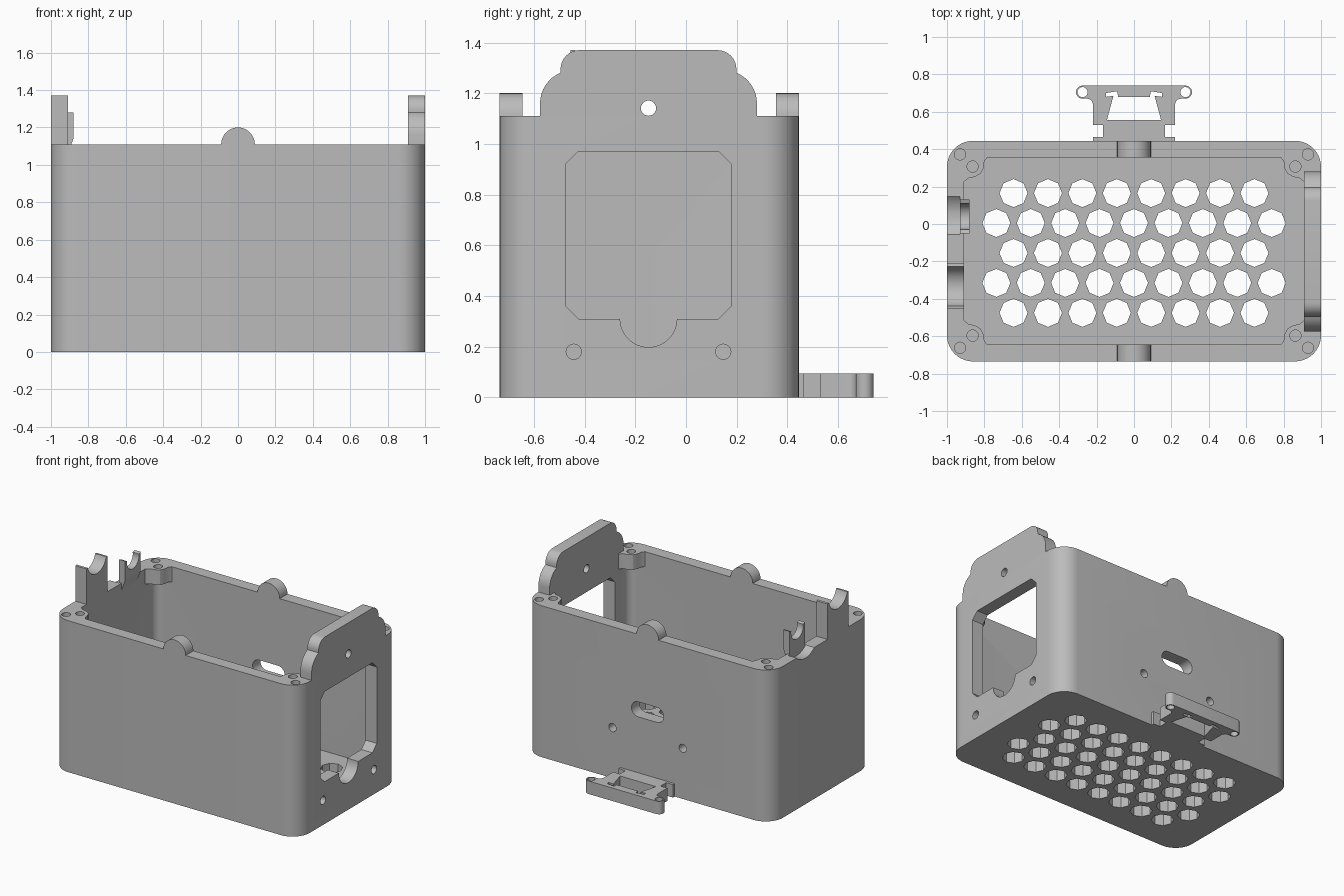
import bpy, bmesh
from math import sin, cos, radians

cube = bpy.data.objects.get("Cube")
if cube:
    bpy.data.objects.remove(cube, do_unlink=True)

grey = bpy.data.materials.new("light_grey")
grey.use_nodes = True
grey.diffuse_color = (0.5, 0.5, 0.5, 1)
grey.node_tree.nodes["Principled BSDF"].inputs["Base Color"].default_value = (0.5, 0.5, 0.5, 1)

TOP, WALL, MID = 1.11, 0.09, -0.145     # rim height, wall thickness, box centre in y
FRONT, BACK = -0.735, 0.445


def arc(cx, cy, r, a0, a1, n=12):
    angles = [radians(a0 + (a1 - a0) * i / n) for i in range(n + 1)]
    return [(cx + r * cos(a), cy + r * sin(a)) for a in angles]


def circle(cx, cy, r, n=24):
    return arc(cx, cy, r, 0, 360, n)[:-1]


def rounded(cx, cy, hx, hy, r, n=10):
    pts = []
    for sx, sy, a in ((1, 1, 0), (-1, 1, 90), (-1, -1, 180), (1, -1, 270)):
        pts += arc(cx + sx * (hx - r), cy + sy * (hy - r), r, a, a + 90, n)
    return pts


def mirrored(half, cx=0):
    """Close a half outline (offsets from cx) by mirroring its first coordinate."""
    return [(cx + u, v) for u, v in half] + [(cx - u, v) for u, v in reversed(half)]


def prism(name, profiles, axis, lo, hi):
    """Extrude one or more closed outlines along an axis."""
    place = {"x": lambda u, v, w: (w, u, v),
             "y": lambda u, v, w: (u, w, v),
             "z": lambda u, v, w: (u, v, w)}[axis]
    bm = bmesh.new()
    for pts in profiles:
        a = [bm.verts.new(place(u, v, lo)) for u, v in pts]
        b = [bm.verts.new(place(u, v, hi)) for u, v in pts]
        bm.faces.new(a)
        bm.faces.new(b)
        for i in range(len(pts)):
            j = (i + 1) % len(pts)
            bm.faces.new((a[i], a[j], b[j], b[i]))
    bmesh.ops.recalc_face_normals(bm, faces=bm.faces)
    mesh = bpy.data.meshes.new(name)
    bm.to_mesh(mesh)
    bm.free()
    mesh.materials.append(grey)
    obj = bpy.data.objects.new(name, mesh)
    bpy.context.collection.objects.link(obj)
    return obj


def activate(obj):
    bpy.ops.object.select_all(action="DESELECT")
    obj.select_set(True)
    bpy.context.view_layer.objects.active = obj


def cut(obj, profiles, axis, lo, hi):
    cutter = prism("cutter", profiles, axis, lo, hi)
    mod = obj.modifiers.new("cut", "BOOLEAN")
    mod.operation, mod.solver, mod.object = "DIFFERENCE", "EXACT", cutter
    activate(obj)
    bpy.ops.object.modifier_apply(modifier=mod.name)
    bpy.data.objects.remove(cutter, do_unlink=True)


# Open box with a wide lower cavity
box = prism("box_body", [rounded(0, MID, 1, 0.59, 0.14)], "z", 0, TOP)
cut(box, [rounded(0, MID, 0.91, 0.5, 0.06)], "z", WALL, 1.0)

# Mouth outline leaves screw bosses in the four corners
quarter = [(0.91, 0.37), (0.885, 0.39), (0.85, 0.397), (0.82, 0.415),
           (0.805, 0.445), (0.80, 0.48), (0.785, 0.5)]
side = [(x, MID - y) for x, y in reversed(quarter)] + [(x, MID + y) for x, y in quarter]
cut(box, [mirrored(side)], "z", 0.98, TOP + 0.1)
cut(box, [circle(sx * x, MID + sy * y, 0.03)
          for sx in (-1, 1) for sy in (-1, 1)
          for x, y in ((0.93, 0.517), (0.863, 0.452))], "z", 1.02, TOP + 0.1)

# Floor vents in staggered rows
vents = []
for row in range(5):
    count = 8 + row % 2
    for i in range(count):
        vents.append(circle((i - (count - 1) / 2) * 0.184, 0.165 - 0.16 * row, 0.075, 8))
cut(box, vents, "z", -0.1, WALL + 0.1)

# Side window with a round notch in its sill, and its two screw holes
C = -0.148
window = arc(0, 0.31, 0.112, 270, 360, 12) + [(0.277, 0.31), (0.327, 0.36), (0.327, 0.92), (0.277, 0.97)]
cut(box, [mirrored(window[1:], C)], "x", 0.8, 1.1)
cut(box, [circle(C + s * 0.295, 0.18, 0.03) for s in (-1, 1)], "x", 0.8, 1.1)

# Back slot and screw holes
cut(box, [rounded(0, 0.56, 0.13, 0.055, 0.054)]
    + [circle(s * 0.285, 0.37, 0.03) for s in (-1, 1)], "y", 0.3, 0.6)

# Shallow cable notch in the far side rim
cut(box, [mirrored(arc(0, TOP + 0.11, 0.15, 270, 360, 12)[1:], 0.045)], "x", -1.1, -0.93)

# Raised window plate with stepped shoulders
half_plate = ([(0.428, TOP), (0.428, 1.16)] + arc(0.298, 1.16, 0.13, 0, 68, 8)
              + [(0.347, 1.295)] + arc(0.272, 1.295, 0.075, 0, 90, 8))
plate = prism("window_plate", [mirrored(half_plate, C)], "x", 1 - WALL, 1)
cut(plate, [circle(C, 1.141, 0.03)], "x", 0.8, 1.1)

# Half-round bumps on the front and back rims
bump = arc(0, TOP, 0.09, 0, 180, 24)
front_bump = prism("front_bump", [bump], "y", FRONT, FRONT + WALL)
back_bump = prism("back_bump", [bump], "y", BACK - WALL, BACK)

# Cradle post
cradle = [(-0.455, TOP), (-0.455, 1.37)] + arc(-0.333, 1.40, 0.11, 195, 345, 16) + [(-0.21, 1.37), (-0.21, TOP)]
post = prism("cradle_post", [cradle], "x", -1, -0.91)

# Small U clip with a tapered foot
u_clip = ([(-0.05, 1.14), (-0.05, 1.28)] + arc(0.04, 1.26, 0.07, 170, 370, 16)
          + [(0.13, 1.28), (0.13, 1.14)])
clip = prism("clip", [u_clip], "x", -0.93, -0.88)
foot = prism("clip_foot", [[(-0.93, 1.06), (-0.91, 1.06), (-0.88, 1.14), (-0.93, 1.14)]],
             "y", -0.05, 0.13)

# Rear latch bracket
half_latch = ([(0.22, BACK), (0.22, 0.465), (0.165, 0.465), (0.165, 0.53), (0.22, 0.53)]
              + arc(0.25, 0.64, 0.03, 180, 90, 5) + arc(0.275, 0.705, 0.035, -90, 90, 12))
latch = prism("latch_bracket", [mirrored(half_latch)], "z", 0, 0.095)
opening = [(0.145, 0.555), (0.11, 0.685), (0.15, 0.68), (0.15, 0.70), (0.09, 0.71), (0.085, 0.68)]
cut(latch, [mirrored(opening)] + [circle(s * 0.275, 0.705, 0.027) for s in (-1, 1)],
    "z", -0.1, 0.2)

# Smooth the curved surfaces and keep edges crisp
for obj in (box, plate, front_bump, back_bump, post, clip, foot, latch):
    activate(obj)
    bpy.ops.object.shade_smooth_by_angle(angle=radians(30))
